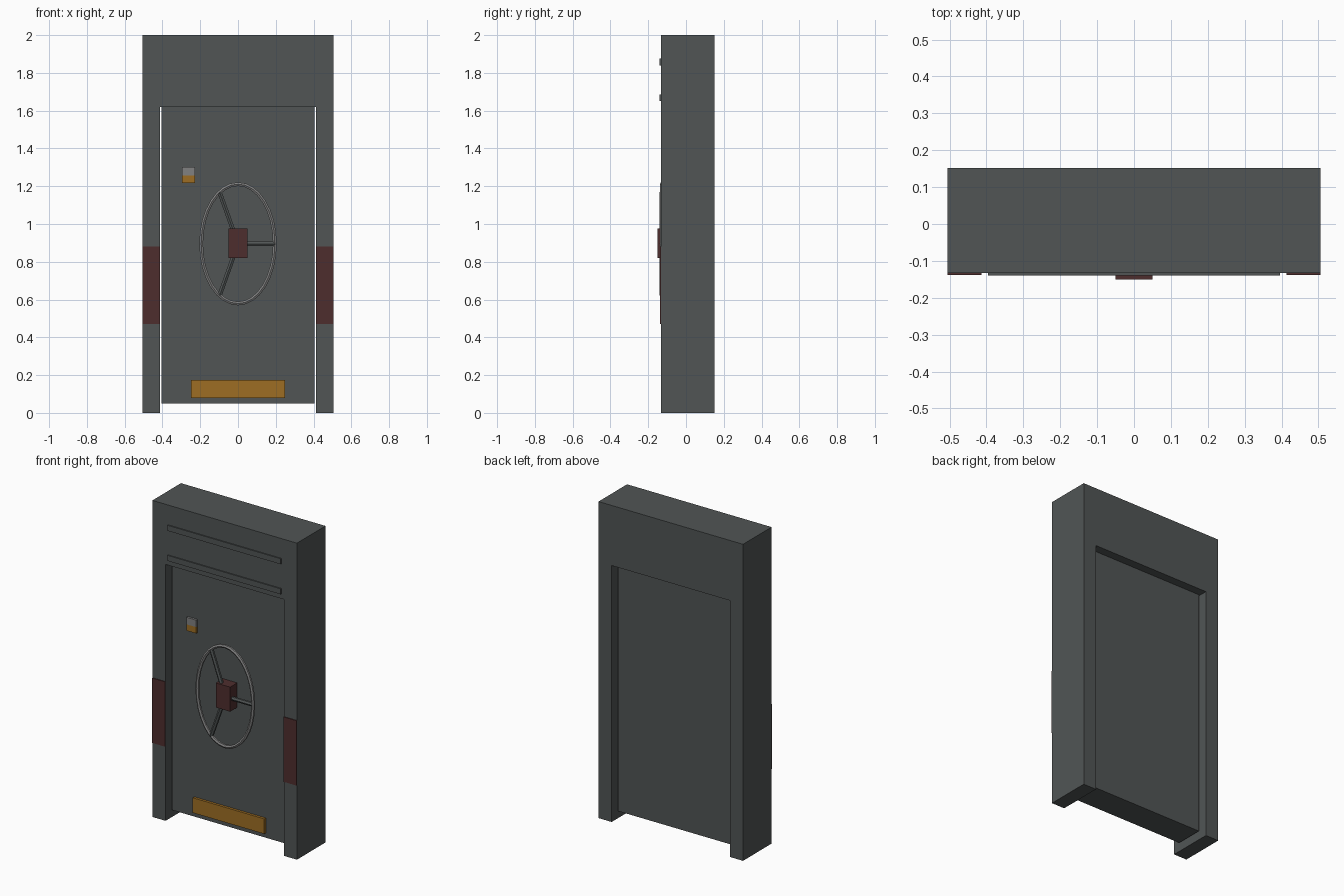
import bpy, bmesh, math

if "Cube" in bpy.data.objects:
    bpy.data.objects.remove(bpy.data.objects["Cube"], do_unlink=True)


def material(name, rgb):
    m = bpy.data.materials.new(name)
    m.use_nodes = True
    m.diffuse_color = (*rgb, 1)
    bsdf = next(n for n in m.node_tree.nodes if n.type == 'BSDF_PRINCIPLED')
    bsdf.inputs["Base Color"].default_value = (*rgb, 1)
    return m


STEEL = material("dark steel", (0.082, 0.091, 0.091))
RED = material("dark red", (0.076, 0.027, 0.027))
YELLOW = material("amber", (0.34, 0.155, 0.017))
GREY = material("light grey", (0.22, 0.22, 0.22))


def add_object(name, bm, mat):
    bmesh.ops.recalc_face_normals(bm, faces=bm.faces)
    mesh = bpy.data.meshes.new(name)
    bm.to_mesh(mesh)
    bm.free()
    mesh.materials.append(mat)
    ob = bpy.data.objects.new(name, mesh)
    bpy.context.collection.objects.link(ob)
    return ob


def prism(name, profile, y0, y1, mat):
    """Extrude an (x, z) outline from y0 to y1."""
    bm = bmesh.new()
    face = bm.faces.new([bm.verts.new((x, y0, z)) for x, z in profile])
    new = bmesh.ops.extrude_face_region(bm, geom=[face])["geom"]
    verts = [v for v in new if isinstance(v, bmesh.types.BMVert)]
    bmesh.ops.translate(bm, verts=verts, vec=(0, y1 - y0, 0))
    return add_object(name, bm, mat)


def box(name, x0, x1, y0, y1, z0, z1, mat):
    return prism(name, [(x0, z0), (x1, z0), (x1, z1), (x0, z1)], y0, y1, mat)


def tube(name, points, radius, mat, cyclic=False):
    """Sweep a faceted tube along points and turn it into a mesh."""
    cu = bpy.data.curves.new(name, 'CURVE')
    cu.dimensions = '3D'
    cu.bevel_depth = radius
    cu.bevel_resolution = 1
    cu.use_fill_caps = True
    sp = cu.splines.new('POLY')
    sp.points.add(len(points) - 1)
    for p, co in zip(sp.points, points):
        p.co = (*co, 1)
    sp.use_cyclic_u = cyclic
    sp.use_smooth = False
    cu.materials.append(mat)
    ob = bpy.data.objects.new(name, cu)
    bpy.context.collection.objects.link(ob)
    bpy.ops.object.select_all(action='DESELECT')
    ob.select_set(True)
    bpy.context.view_layer.objects.active = ob
    bpy.ops.object.convert(target='MESH')
    return bpy.context.object


# Door frame: one arch-shaped outline
W, IN, TOP, LINTEL = 0.505, 0.413, 2.0, 1.62
FRONT, BACK, DOOR = -0.133, 0.152, -0.079
prism("door_frame", [(-W, 0), (-IN, 0), (-IN, LINTEL), (IN, LINTEL),
                     (IN, 0), (W, 0), (W, TOP), (-W, TOP)], FRONT, BACK, STEEL)

# Recessed door slab
box("door_slab", -0.405, 0.405, DOOR, 0.098, 0.05, LINTEL, STEEL)

# Raised strips on the lintel
for label, z in (("lower", 1.65), ("upper", 1.84)):
    box(label + "_lintel_strip", -0.396, 0.396, -0.14, FRONT, z, z + 0.035, STEEL)

# Red plates on both pillars
for label, s in (("left", 1), ("right", -1)):
    box(label + "_pillar_plate", s * IN, s * W, -0.138, FRONT, 0.47, 0.88, RED)

# Kick plate and lock indicator on the door
box("kick_plate", -0.25, 0.25, -0.095, DOOR, 0.08, 0.175, YELLOW)
box("indicator_top", -0.296, -0.227, -0.093, DOOR, 1.258, 1.302, GREY)
box("indicator_bottom", -0.296, -0.227, -0.093, DOOR, 1.218, 1.258, YELLOW)

# Oval hand wheel with hub and three spokes
RX, RZ, CZ, WY = 0.195, 0.316, 0.895, -0.127


def on_rim(angle):
    return (RX * math.cos(angle), WY, CZ + RZ * math.sin(angle))


tube("wheel_rim", [on_rim(math.tau * i / 32) for i in range(32)], 0.0115, GREY, True)
for i in range(3):
    tube(f"wheel_spoke_{i + 1}", [(0, WY, CZ), on_rim(math.tau * i / 3)], 0.013, STEEL)
box("wheel_hub", -0.05, 0.05, -0.15, DOOR, 0.82, 0.975, RED)
